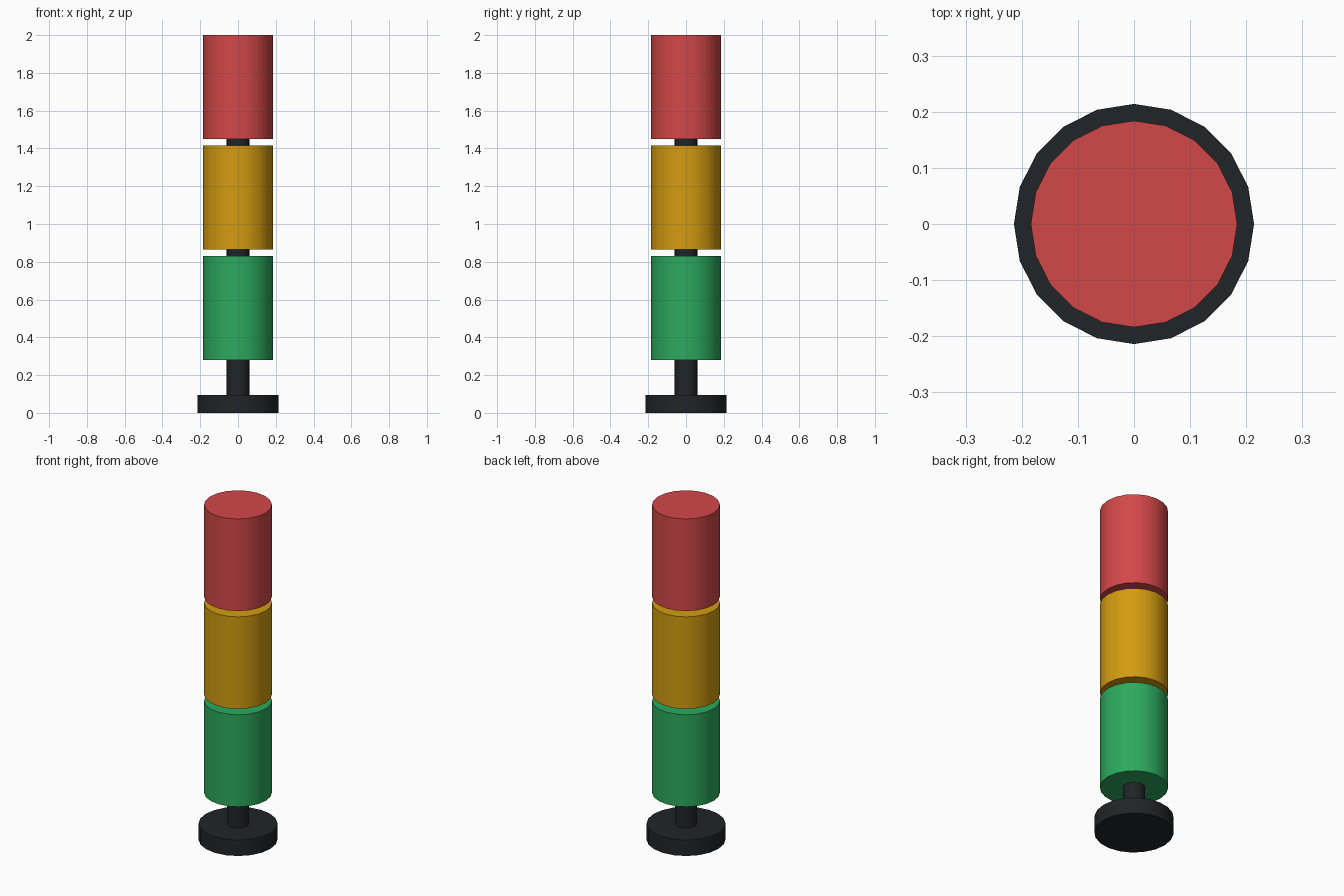
import bpy
import math

if "Cube" in bpy.data.objects:
    bpy.data.objects.remove(bpy.data.objects["Cube"])


def material(name, color):
    mat = bpy.data.materials.new(name)
    mat.diffuse_color = color
    mat.use_nodes = True
    mat.node_tree.nodes["Principled BSDF"].inputs["Base Color"].default_value = mat.diffuse_color
    return mat


def cylinder(name, radius, z0, z1, mat, sides=20):
    bpy.ops.mesh.primitive_cylinder_add(
        vertices=sides, radius=radius, depth=z1 - z0, location=(0, 0, (z0 + z1) / 2))
    ob = bpy.context.object
    ob.name = name
    ob.data.materials.append(mat)
    bpy.ops.object.shade_smooth_by_angle(angle=math.radians(30))
    return ob


black = material("black", (0.015, 0.018, 0.02, 1))
colors = {
    "green": (0.025, 0.40, 0.11, 1),
    "amber": (0.65, 0.33, 0.005, 1),
    "red": (0.65, 0.065, 0.065, 1),
}

# Foot and central pole
cylinder("base", 0.214, 0, 0.095, black)
cylinder("pole", 0.06, 0.09, 1.5, black)

# Stacked lamps with small gaps between them
HEIGHT, PITCH, BOTTOM = 0.55, 0.585, 0.28
for i, (name, color) in enumerate(colors.items()):
    z = BOTTOM + i * PITCH
    cylinder(name + "_lamp", 0.184, z, z + HEIGHT, material(name, color))
